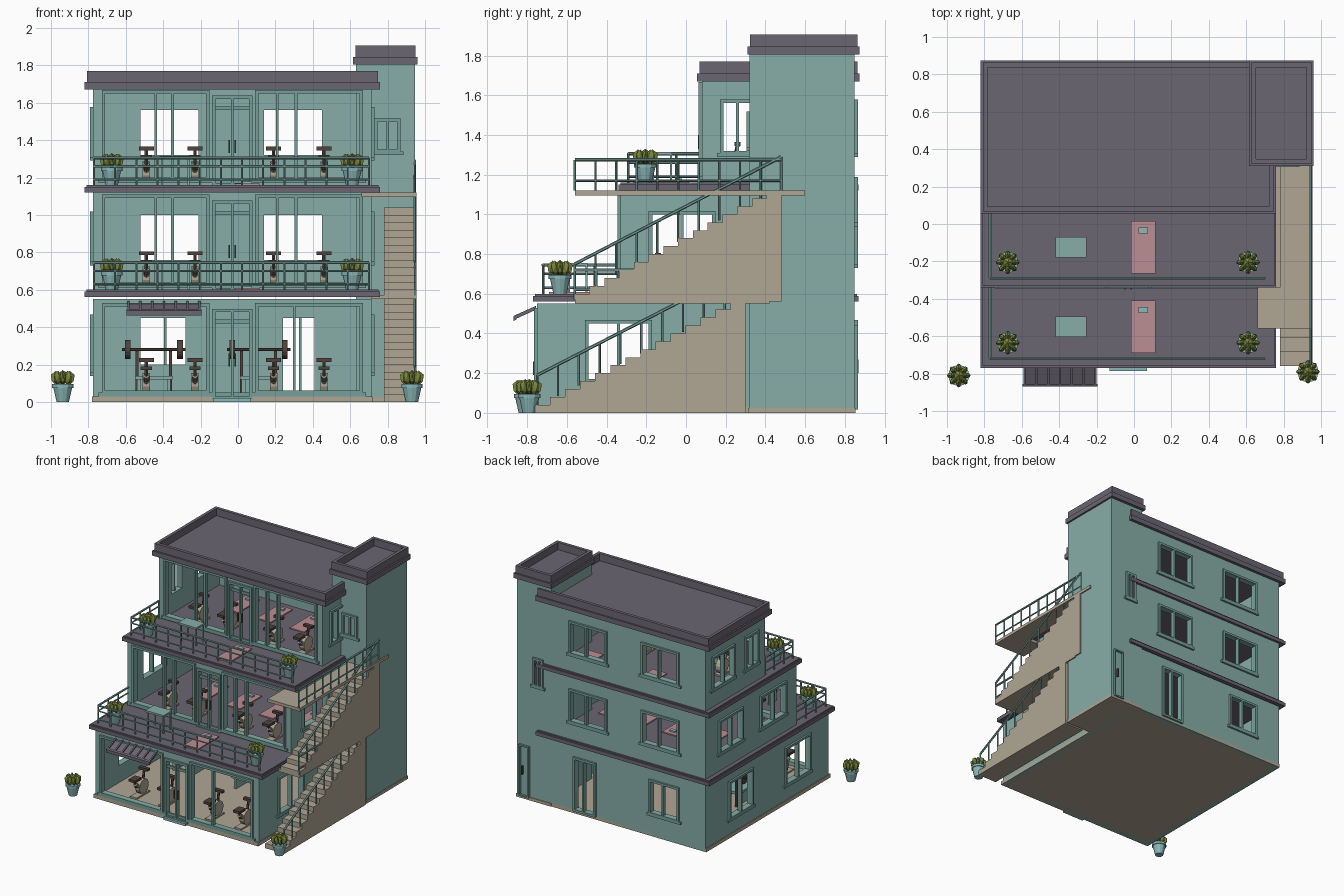
import bpy, bmesh
from math import cos, sin, pi
from mathutils import Vector, Matrix

cube = bpy.data.objects.get("Cube")
if cube:
    bpy.data.objects.remove(cube)


def material(name, r, g, b):
    m = bpy.data.materials.new(name)
    m.use_nodes = True
    m.diffuse_color = (r, g, b, 1)
    m.node_tree.nodes["Principled BSDF"].inputs["Base Color"].default_value = (r, g, b, 1)
    return m


TEAL = material("wall teal", .245, .42, .393)
RAIL = material("trim teal", .18, .35, .32)
ROOF = material("slate purple", .147, .133, .17)
STONE = material("beige stone", .434, .381, .296)
PINK = material("mat pink", .5, .27, .295)
GREEN = material("leaf green", .19, .24, .045)
POT = material("pot blue", .26, .48, .48)
DARK = material("equipment brown", .08, .055, .045)


def finish(name, bm, mat):
    bmesh.ops.recalc_face_normals(bm, faces=bm.faces)
    mesh = bpy.data.meshes.new(name)
    bm.to_mesh(mesh)
    bm.free()
    mesh.materials.append(mat)
    ob = bpy.data.objects.new(name, mesh)
    bpy.context.collection.objects.link(ob)
    return ob


def add_box(bm, x0, x1, y0, y1, z0, z1):
    m = Matrix.Translation(((x0 + x1) / 2, (y0 + y1) / 2, (z0 + z1) / 2))
    bmesh.ops.create_cube(bm, size=1, matrix=m @ Matrix.Diagonal((x1 - x0, y1 - y0, z1 - z0, 1)))


def boxes(name, mat, *items):
    bm = bmesh.new()
    for b in items:
        add_box(bm, *b)
    return finish(name, bm, mat)


def add_bar(bm, p, q, r=.006, sides=6):
    p, q = Vector(p), Vector(q)
    d = q - p
    m = Matrix.Translation((p + q) / 2) @ d.to_track_quat('Z', 'Y').to_matrix().to_4x4()
    bmesh.ops.create_cone(bm, cap_ends=True, segments=sides, radius1=r, radius2=r, depth=d.length, matrix=m)


def wall(name, axis, pos, u0, u1, z0, z1, holes, inward):
    """Wall sheet on a cell grid with openings left out, thickened inward."""
    bm = bmesh.new()
    us = sorted({u0, u1, *[h[0] for h in holes], *[h[1] for h in holes]})
    vs = sorted({z0, z1, *[h[2] for h in holes], *[h[3] for h in holes]})
    at = (lambda u, v, w: (u, w, v)) if axis == 'x' else (lambda u, v, w: (w, u, v))
    for a, b in zip(us, us[1:]):
        for c, d in zip(vs, vs[1:]):
            cu, cv = (a + b) / 2, (c + d) / 2
            if not any(h[0] < cu < h[1] and h[2] < cv < h[3] for h in holes):
                bm.faces.new([bm.verts.new(at(u, v, pos)) for u, v in ((a, c), (b, c), (b, d), (a, d))])
    bmesh.ops.remove_doubles(bm, verts=bm.verts, dist=1e-5)
    bmesh.ops.recalc_face_normals(bm, faces=bm.faces)
    res = bmesh.ops.extrude_face_region(bm, geom=bm.faces[:])
    # keep the outer sheet and close the rim with the moved copy
    moved = [g for g in res["geom"] if isinstance(g, bmesh.types.BMVert)]
    bmesh.ops.translate(bm, verts=moved, vec=at(0, 0, inward * .035))
    finish(name, bm, TEAL)


def frame(name, axis, pos, out, hole, mullions=(), sill=True, t=.018):
    """Trim round an opening, with upright bars and a sill."""
    a, b, c, d = hole
    bars = [(a - t, a, c - t, d + t), (b, b + t, c - t, d + t), (a, b, d, d + t), (a, b, c - t, c)]
    bars += [(m - .007, m + .007, c, d) for m in mullions]
    if sill:
        bars.append((a - .035, b + .035, c - .03, c - .01))
    lo, hi = sorted((pos - out * .02, pos + out * .016))
    items = [(u0, u1, lo, hi, v0, v1) if axis == 'x' else (lo, hi, u0, u1, v0, v1) for u0, u1, v0, v1 in bars]
    boxes(name, RAIL, *items)


# Storeys: name, floor height, front wall y, side windows (centre, half width)
LEFT, RIGHT, BACK = -.775, .715, .85
STOREYS = (("ground", 0, -.75, ((.40, .14), (-.34, .15))),
           ("middle", .58, -.33, ((.53, .14), (-.02, .15))),
           ("top", 1.14, .08, ((.63, .13), (.26, .07))))
for name, z, front, sides in STOREYS:
    top = z + .55
    ground = z == 0
    w0, w1 = (z + .17, z + .45) if ground else (z + .18, z + .42)
    # glazed front
    panes = [(-.71, -.17, z + .06, z + .51), (-.12, .06, z + .03, z + .48), (.11, .65, z + .06, z + .51)]
    wall(name + "_front_wall", 'x', front, LEFT, RIGHT, z, top, panes, 1)
    mids = ((), (-.03,), (.3,)) if ground else ((-.44, -.35), (-.03,), (.21, .31))
    for label, pane, m in zip(("left_pane", "front_door", "right_pane"), panes, mids):
        frame(f"{name}_{label}_frame", 'x', front, -1, pane, m, label != "front_door")
    boxes(name + "_door_rails", RAIL, *[(-.12, .06, front, front + .015, z + h, z + h + .02) for h in (.03, .42)])
    boxes(name + "_door_handles", DARK, *[(x, x + .008, front - .02, front, z + .19, z + .26) for x in (-.05, -.018)])
    # back wall
    if ground:
        backs = [(-.52, -.28, .2, .45), (.24, .41, .04, .45)]
    else:
        backs = [(-.52, -.21, w0, w1), (.14, .45, w0, w1)]
    wall(name + "_back_wall", 'x', BACK, LEFT, RIGHT, z, top, backs, -1)
    for i, h in enumerate(backs):
        frame(f"{name}_back_opening_{i}", 'x', BACK, 1, h, (h[0] + (h[1] - h[0]) * .55,), h[2] > .1)
    # side walls
    holes = [(c - r, c + r, w0, w1) for c, r in sides]
    wall(name + "_left_wall", 'y', LEFT, front, BACK, z, top, holes, 1)
    wall(name + "_right_wall", 'y', RIGHT, front, BACK, z, top, holes[1:], -1)
    for i, h in enumerate(holes):
        frame(f"{name}_left_window_{i}", 'y', LEFT, -1, h, ((h[0] + h[1]) / 2,))
    frame(name + "_right_window", 'y', RIGHT, 1, holes[1], ((holes[1][0] + holes[1][1]) / 2,))

# Floors, terraces and roofs
boxes("ground_floor", STONE, (-.78, .72, -.765, .85, 0, .03), (.63, .95, .315, .855, 0, .025))
boxes("door_step", POT, (-.13, .07, -.785, -.76, 0, .02))
for name, z, y in (("middle_slab", .56, -.77), ("top_slab", 1.12, -.34)):
    boxes(name, ROOF, (-.82, .76, y, .87, z, z + .03), (-.81, .75, y + .01, .862, z + .03, z + .04))


def parapet_roof(name, x0, x1, y0, y1, z):
    boxes(name, ROOF, (x0, x1, y0, y1, z, z + .04))
    a, b, c, d, t, h = x0 + .012, x1 - .012, y0 + .012, y1 - .012, .026, z + .1
    boxes(name + "_parapet", ROOF, (a, b, c, c + t, z + .03, h), (a, b, d - t, d, z + .03, h),
          (a, a + t, c + t, d - t, z + .03, h), (b - t, b, c + t, d - t, z + .03, h))


parapet_roof("main_roof", -.82, .76, .055, .875, 1.67)
parapet_roof("tower_roof", .615, .96, .31, .875, 1.805)

# Stair tower with its own door and windows
boxes("stair_tower", TEAL, (.63, .945, .32, .85, .02, 1.81))
frame("tower_front_window", 'x', .32, -1, (.745, .85, 1.35, 1.5), (.8,))
for i, h in enumerate(((.72, .78, .97, 1.17), (.72, .78, 1.5, 1.7))[:1]):
    frame("tower_back_window", 'x', .85, 1, h, (.75,))
boxes("tower_back_window_pane", ROOF, (.72, .78, .849, .853, .97, 1.17))
frame("tower_back_door", 'x', .85, 1, (.84, .91, .03, .43), (), False, .012)
boxes("tower_back_door_handle", DARK, (.885, .893, .85, .87, .2, .27))

# Outside stairs: two solid flights with landings over them
N = 14
for name, y0, y1, z in (("lower_flight", -.76, .30, 0), ("upper_flight", -.56, .48, .56)):
    run = (y1 - y0) / N
    boxes(name, STONE, *[(.78, .955, y0 + i * run, y0 + (i + 1) * run, z, z + (i + 1) * .04) for i in range(N)])
boxes("lower_landing", STONE, (.715, .955, -.56, .42, .55, .57))
boxes("upper_landing", STONE, (.78, .955, -.56, .6, 1.095, 1.12), (.66, .78, -.56, -.34, 1.095, 1.12))


def railing(name, p, q, height, rails, posts, r=.006):
    bm = bmesh.new()
    p, q = Vector(p), Vector(q)
    for h in rails:
        up = Vector((0, 0, h))
        add_bar(bm, p + up, q + up, r * (1.4 if h == height else 1))
    for i in range(posts + 1):
        b = p.lerp(q, i / posts)
        add_bar(bm, b, b + Vector((0, 0, height)), r)
    finish(name, bm, RAIL)


for name, y, back, z in (("middle_terrace", -.72, -.33, .6), ("top_terrace", -.29, .07, 1.16)):
    railing(name + "_front_railing", (-.77, y, z), (.70, y, z), .145, (.03, .1, .145), 13)
    railing(name + "_left_railing", (-.77, y, z), (-.77, back, z), .145, (.03, .1, .145), 3)
railing("lower_stair_railing", (.945, -.75, .03), (.945, .30, .57), .16, (.16,), 10)
railing("upper_stair_railing", (.945, -.56, .59), (.945, .48, 1.13), .16, (.16,), 10)
railing("lower_landing_railing", (.945, -.56, .57), (.945, .30, .57), .15, (.05, .15), 8)
railing("upper_landing_railing", (.945, -.56, 1.12), (.945, .48, 1.12), .155, (.05, .155), 10)

# Slatted awning
bm = bmesh.new()
add_box(bm, -.59, -.2, -.865, -.755, .495, .505)
for i in range(7):
    x = -.585 + i * .063
    add_box(bm, x - .006, x + .006, -.865, -.755, .505, .515)
add_box(bm, -.595, -.195, -.87, -.855, .49, .515)
for v in bm.verts:
    v.co.z += (v.co.y + .81) * .45
finish("awning", bm, ROOF)


# Potted plants
def plant(name, x, y, z):
    bm = bmesh.new()
    for r1, r2, a, b in ((.033, .05, 0, .075), (.057, .057, .075, .095)):
        bmesh.ops.create_cone(bm, cap_ends=True, segments=12, radius1=r1, radius2=r2, depth=b - a,
                              matrix=Matrix.Translation((x, y, z + (a + b) / 2)))
    finish(name + "_pot", bm, POT)
    bm = bmesh.new()
    for i in range(8):
        a = i * pi / 4
        m = Matrix.Translation((x + .036 * cos(a), y + .036 * sin(a), z + .128))
        m = m @ Matrix.Rotation(a, 4, 'Z') @ Matrix.Diagonal((1.1, .6, 1.4, 1))
        bmesh.ops.create_icosphere(bm, subdivisions=1, radius=.028, matrix=m)
    bmesh.ops.create_icosphere(bm, subdivisions=1, radius=.04, matrix=Matrix.Translation((x, y, z + .13)))
    finish(name + "_leaves", bm, GREEN)


plant("right_street_plant", -.937, -.81, 0)
plant("left_street_plant", .93, -.79, 0)
for level, y, z in (("middle", -.635, .6), ("top", -.205, 1.16)):
    for side, x in (("right", -.675), ("left", .61)):
        plant(f"{level}_terrace_{side}_plant", x, y, z)


# Gym equipment
def mat_with_pillow(name, x, y, z):
    boxes(name, PINK, (x - .065, x + .065, y - .14, y + .14, z, z + .009))
    boxes(name + "_pillow", POT, (x - .025, x + .025, y + .075, y + .105, z + .009, z + .02))


def bike(name, x, y, z):
    bm = bmesh.new()
    add_bar(bm, (x - .02, y + .03, z + .065), (x + .02, y + .03, z + .065), .06, 14)
    add_bar(bm, (x, y + .03, z + .04), (x, y - .06, z + .11), .016, 8)
    add_box(bm, x - .03, x + .03, y - .08, y + .09, z, z + .012)
    finish(name + "_body", bm, STONE)
    bm = bmesh.new()
    add_bar(bm, (x, y - .05, z + .08), (x, y - .06, z + .15), .01)
    add_bar(bm, (x, y + .04, z + .08), (x, y + .06, z + .19), .01)
    add_box(bm, x - .03, x + .03, y - .1, y - .02, z + .14, z + .16)
    add_box(bm, x - .04, x + .04, y + .045, y + .075, z + .185, z + .205)
    finish(name + "_seat_and_handles", bm, DARK)


for level, y, z in (("ground", -.58, .03), ("middle", -.2, .6), ("top", .2, 1.16)):
    for i, x in enumerate((-.49, -.23, .19, .46)):
        bike(f"{level}_bike_{i}", x, y, z)
for level, y, z in (("middle", -.55, .6), ("top", -.125, 1.16)):
    mat_with_pillow(level + "_terrace_mat", .05, y, z)
    railing_legs = [(x, x + .01, y + s, y + s + .01, z, z + .14) for x in (-.41, -.27) for s in (-.045, .045)]
    boxes(level + "_terrace_table", TEAL, (-.42, -.255, y - .055, y + .055, z + .14, z + .155), *railing_legs)
    for i, x in enumerate((-.4, -.1, .2, .48)):
        mat_with_pillow(f"{level}_mat_{i}", x, .22 if level == "middle" else .62, z)

for i, x in enumerate((-.45, .11)):
    bm = bmesh.new()
    add_bar(bm, (x - .17, .1, .28), (x + .17, .1, .28), .008)
    for s in (-1, 1):
        add_bar(bm, (x + s * .125, .1, .28), (x + s * .155, .1, .28), .05, 14)
        add_box(bm, x + s * .09 - .008, x + s * .09 + .008, .1, .12, .03, .28)
    finish(f"barbell_rack_{i}", bm, DARK)
    boxes(f"weight_bench_{i}", TEAL, (x - .1, x + .1, -.1, .1, .12, .14),
          *[(x + s * .08 - .01, x + s * .08 + .01, -.08, .08, .03, .12) for s in (-1, 1)])
